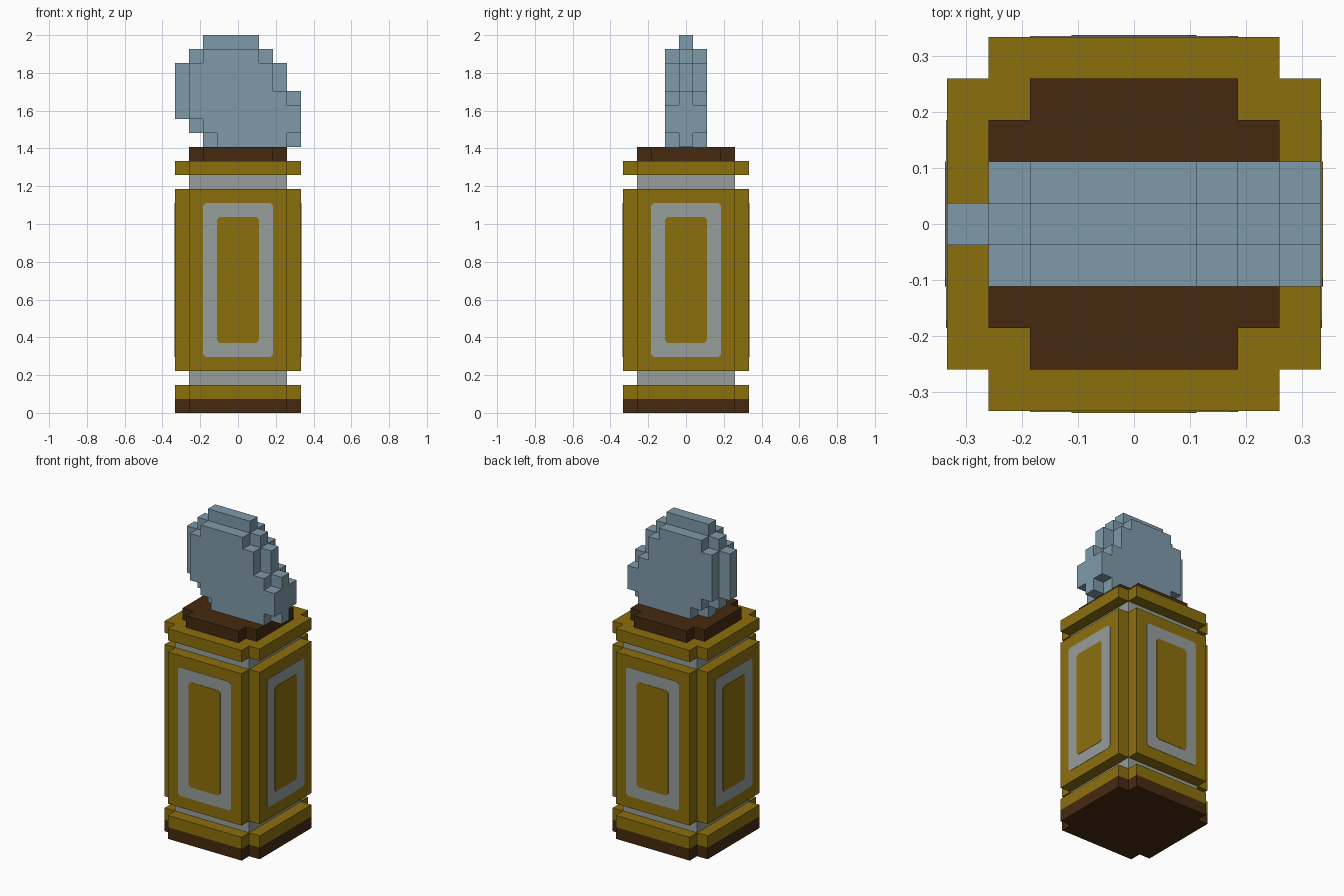
import bpy, bmesh
from math import radians
from mathutils import Matrix, Vector

U = 2 / 27  # one block of the stepped grid

cube = bpy.data.objects.get("Cube")
if cube:
    bpy.data.objects.remove(cube)


def material(name, rgb):
    m = bpy.data.materials.new(name)
    m.use_nodes = True
    m.diffuse_color = (*rgb, 1)
    m.node_tree.nodes["Principled BSDF"].inputs["Base Color"].default_value = (*rgb, 1)
    return m


gold = material("gold", (0.262, 0.159, 0.004))
brown = material("dark brown", (0.061, 0.023, 0.005))
silver = material("silver", (0.310, 0.342, 0.328))
blue = material("pale blue", (0.212, 0.328, 0.402))


def prism(name, outline, direction, mat, turn=0):
    """Extrude a flat outline along a direction, then turn it about z."""
    bm = bmesh.new()
    face = bm.faces.new([bm.verts.new(p) for p in outline])
    out = bmesh.ops.extrude_face_region(bm, geom=[face])
    moved = [v for v in out["geom"] if isinstance(v, bmesh.types.BMVert)]
    bmesh.ops.translate(bm, vec=Vector(direction), verts=moved)
    bmesh.ops.recalc_face_normals(bm, faces=bm.faces)
    bm.transform(Matrix.Rotation(radians(turn), 4, "Z"))
    mesh = bpy.data.meshes.new(name)
    bm.to_mesh(mesh)
    bm.free()
    mesh.materials.append(mat)
    obj = bpy.data.objects.new(name, mesh)
    bpy.context.collection.objects.link(obj)
    return obj


def tier(name, half, z0, z1, mat, notched=True):
    """Square tier, with a one-block notch at each corner if wanted."""
    a, b, z = half * U, (half - 1) * U, z0 * U
    corner = [(a, -b), (b, -b), (b, -a)] if notched else [(a, -a)]
    points = []
    for k in range(4):
        rot = Matrix.Rotation(radians(-90 * k), 2)
        points += [(*(rot @ Vector(p)), z) for p in corner]
    return prism(name, points, (0, 0, (z1 - z0) * U), mat)


# Stacked tiers of the handle
tier("base", 4.5, 0, 1, brown)
tier("lower_band", 4.5, 1, 2, gold)
tier("lower_neck", 3.5, 2, 3, silver, notched=False)
tier("body", 4.5, 3, 16, gold)
tier("upper_neck", 3.5, 16, 17, silver, notched=False)
tier("upper_band", 4.5, 17, 18, gold)
tier("cap", 3.5, 18, 19, brown)


def panel(name, half, z0, z1, thick, mat, turn):
    """Thin plate with clipped corners on one side of the body."""
    x, lo, hi, c = half * U, z0 * U, z1 * U, 0.014
    pts = [(-x + c, lo), (x - c, lo), (x, lo + c), (x, hi - c),
           (x - c, hi), (-x + c, hi), (-x, hi - c), (-x, lo + c)]
    prism(name, [(px, -4.5 * U, pz) for px, pz in pts], (0, -thick, 0), mat, turn)


# Framed panels on all four sides
for i, side in enumerate(("front", "left", "back", "right")):
    panel(side + "_frame", 2.5, 4, 15, 0.002, silver, 90 * i)
    panel(side + "_panel", 1.5, 5, 14, 0.004, gold, 90 * i)


def stepped_plate(name, rows, y0, y1):
    """Plate in the xz plane from rows of (bottom, top, left, right)."""
    loop = []
    for lo, hi, _, r in rows:
        loop += [(r, lo), (r, hi)]
    for lo, hi, l, _ in reversed(rows):
        loop += [(l, hi), (l, lo)]
    loop = list(dict.fromkeys(loop))
    pts = [(x * U, y0 * U, z * U) for x, z in loop]
    return prism(name, pts, (0, (y1 - y0) * U, 0), blue)


# Stepped crest on top: a core plate between two smaller side plates
core = [(19, 20, -2.5, 4.5), (20, 21, -3.5, 4.5), (21, 23, -4.5, 4.5),
        (23, 25, -4.5, 3.5), (25, 26, -3.5, 2.5), (26, 27, -2.5, 1.5)]
cheek = [(19, 20, -1.5, 3.5), (20, 21, -2.5, 4.5), (21, 22, -3.5, 4.5),
         (22, 23, -3.5, 3.5), (23, 25, -3.5, 2.5), (25, 26, -2.5, 1.5)]
stepped_plate("crest_core", core, -0.5, 0.5)
stepped_plate("crest_front_plate", cheek, -1.5, -0.5)
stepped_plate("crest_back_plate", cheek, 0.5, 1.5)
